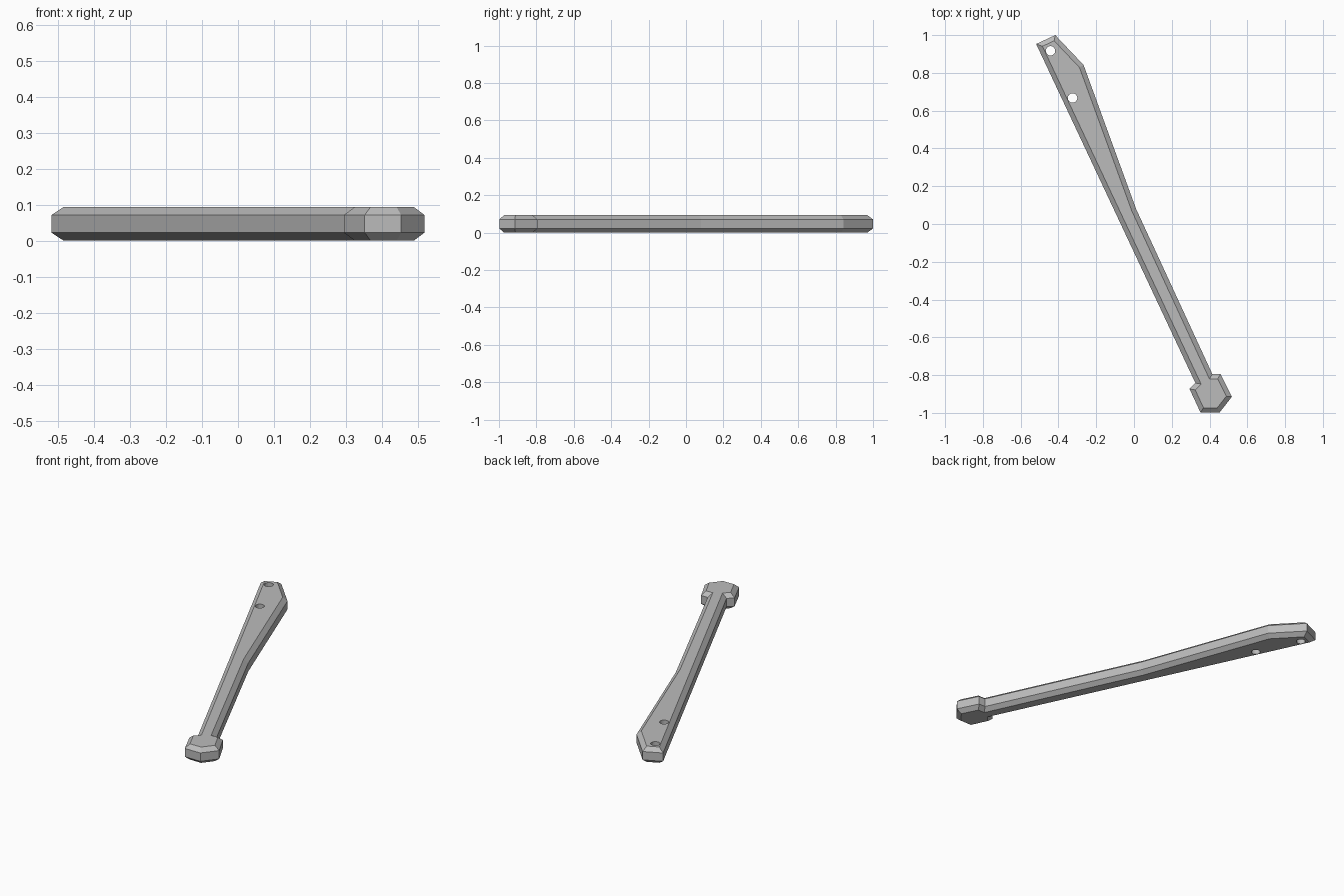
import bpy, bmesh
from mathutils import Vector

HEIGHT, CHAMFER_Z, INSET = 0.093, 0.022, 0.025

cube = bpy.data.objects.get("Cube")
if cube:
    bpy.data.objects.remove(cube, do_unlink=True)

steel = bpy.data.materials.new("grey metal")
GREY = (0.5, 0.5, 0.5, 1)
steel.diffuse_color = GREY
steel.use_nodes = True
steel.node_tree.nodes["Principled BSDF"].inputs["Base Color"].default_value = GREY

# Plan outline, counter-clockwise: wide grip end, slim shaft, hooked head
OUTLINE = [Vector(p) for p in (
    (-0.518, 0.953), (0.325, -0.842),                    # straight edge
    (0.294, -0.873), (0.352, -0.998), (0.453, -0.998),   # head
    (0.518, -0.915), (0.458, -0.795), (0.415, -0.795),
    (0.011, 0.08), (-0.267, 0.842), (-0.417, 1.0),       # bent edge and grip
)]


def inset_outline(points, distance):
    """Move every edge inward by the same distance with mitred corners."""
    result = []
    for i, p in enumerate(points):
        a = (p - points[i - 1]).normalized()
        b = (points[(i + 1) % len(points)] - p).normalized()
        na, nb = Vector((-a.y, a.x)), Vector((-b.y, b.x))
        result.append(p + (na + nb) * distance / (1 + na.dot(nb)))
    return result


# Chamfered bar: four stacked rings closed by flat caps
bm = bmesh.new()
inner = inset_outline(OUTLINE, INSET)
layers = [(inner, 0), (OUTLINE, CHAMFER_Z),
          (OUTLINE, HEIGHT - CHAMFER_Z), (inner, HEIGHT)]
rings = [[bm.verts.new((p.x, p.y, z)) for p in pts] for pts, z in layers]
for low, high in zip(rings, rings[1:]):
    for i in range(len(low)):
        j = (i + 1) % len(low)
        bm.faces.new((low[i], low[j], high[j], high[i]))
bm.faces.new(rings[0][::-1])
bm.faces.new(rings[-1])
mesh = bpy.data.meshes.new("lever_bar")
bm.to_mesh(mesh)
bm.free()
mesh.materials.append(steel)
bar = bpy.data.objects.new("lever_bar", mesh)
bpy.context.collection.objects.link(bar)

# Two round holes drilled through the grip end
for x, y in ((-0.442, 0.917), (-0.325, 0.667)):
    bpy.ops.mesh.primitive_cylinder_add(
        vertices=16, radius=0.025, depth=0.3, location=(x, y, HEIGHT / 2))
    drill = bpy.context.object
    drill.name = "hole_cutter"
    drill.hide_render = True
    drill.data.materials.append(steel)
    cut = bar.modifiers.new("hole", "BOOLEAN")
    cut.operation = "DIFFERENCE"
    cut.solver = "EXACT"
    cut.object = drill
    bpy.context.view_layer.objects.active = bar
    bpy.ops.object.modifier_apply(modifier=cut.name)
    bpy.data.objects.remove(drill, do_unlink=True)
